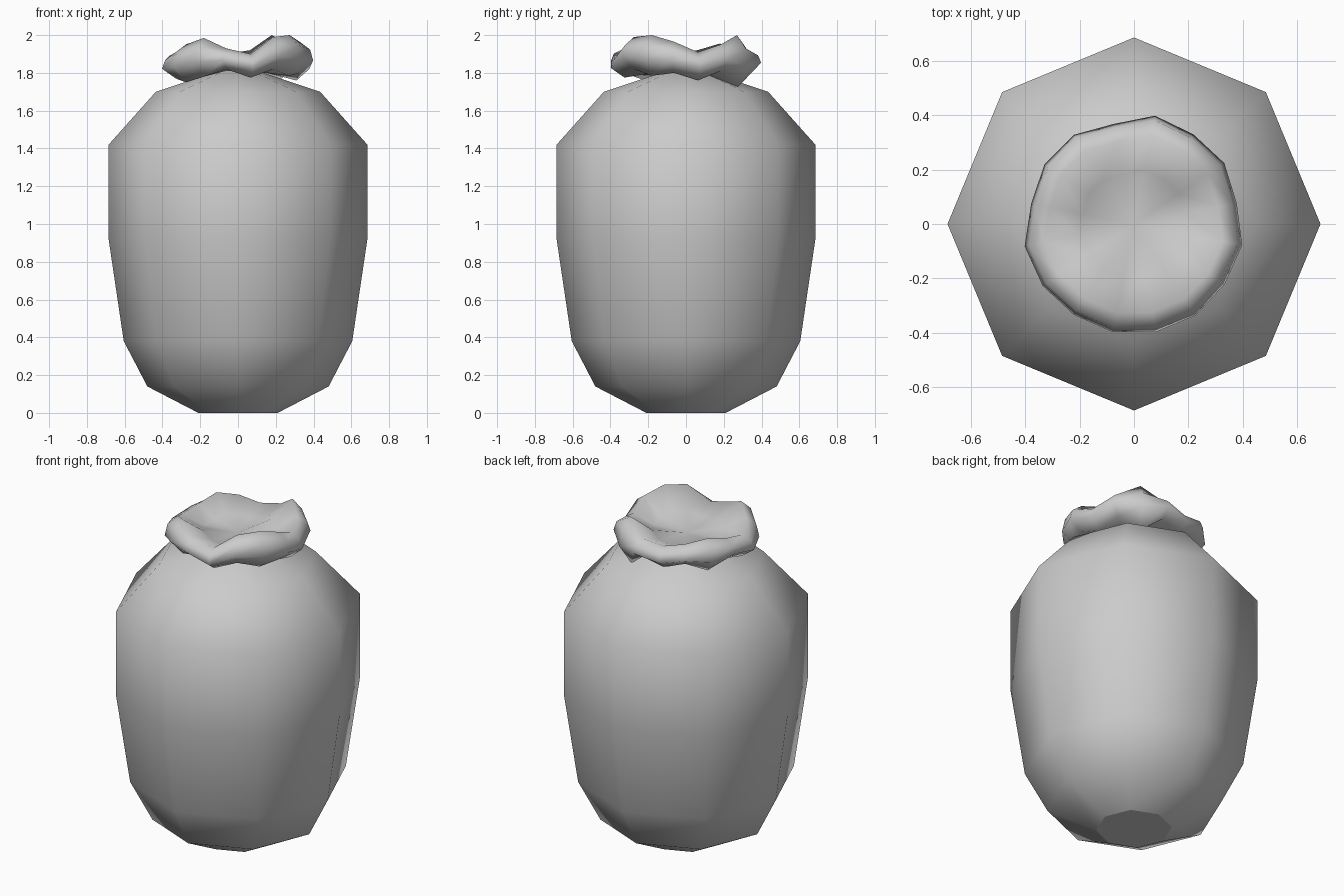
import bpy, bmesh
from math import cos, sin, radians, tau

if "Cube" in bpy.data.objects:
    bpy.data.objects.remove(bpy.data.objects["Cube"], do_unlink=True)

cloth = bpy.data.materials.new("grey cloth")
cloth.use_nodes = True
COLOUR = (0.6, 0.6, 0.6, 1)
cloth.diffuse_color = COLOUR
cloth.node_tree.nodes["Principled BSDF"].inputs["Base Color"].default_value = COLOUR


def skin(name, rings, start_tip=None, end_tip=None):
    """Bridge a list of equal rings; close each end with a fan or one flat face."""
    bm = bmesh.new()
    loops = [[bm.verts.new(p) for p in ring] for ring in rings]
    n = len(loops[0])
    for a, b in zip(loops, loops[1:]):
        for i in range(n):
            j = (i + 1) % n
            bm.faces.new((a[i], a[j], b[j], b[i]))
    for face in bm.faces:
        face.smooth = True
    for loop, tip in ((loops[0][::-1], start_tip), (loops[-1], end_tip)):
        if tip is None:
            bm.faces.new(loop).smooth = False
        else:
            centre = bm.verts.new((0, 0, tip))
            for i in range(n):
                bm.faces.new((loop[i], loop[(i + 1) % n], centre)).smooth = True
    bmesh.ops.recalc_face_normals(bm, faces=bm.faces)
    mesh = bpy.data.meshes.new(name)
    bm.to_mesh(mesh)
    bm.free()
    mesh.materials.append(cloth)
    obj = bpy.data.objects.new(name, mesh)
    bpy.context.collection.objects.link(obj)
    return obj


# Sack body: eight-sided turned profile (radius, height)
PROFILE = [(0.21, 0), (0.48, 0.14), (0.605, 0.38), (0.685, 0.92),
           (0.685, 1.42), (0.435, 1.7), (0.12, 1.805)]
skin("sack_body",
     [[(r * cos(tau * i / 8), r * sin(tau * i / 8), z) for i in range(8)]
      for r, z in PROFILE], end_tip=1.83)

# Gathered mouth: wavy crest and hem heights around sixteen folds
CREST = [1.91, 1.95, 2.0, 1.92, 1.9, 1.93, 1.955, 1.92,
         1.9, 1.95, 1.985, 1.93, 1.9, 1.99, 2.0, 1.965]
HEM = [1.76, 1.81, 1.72, 1.81, 1.77, 1.81, 1.76, 1.8,
       1.77, 1.75, 1.78, 1.82, 1.775, 1.82, 1.785, 1.8]
RIM = [0.385, 0.4, 0.395, 0.405, 0.375, 0.395, 0.395, 0.385,
       0.41, 0.405, 0.4, 0.405, 0.405, 0.405, 0.4, 0.405]


def fold_ring(scale, height):
    """Ring following the folds; height maps hem and crest to z."""
    ring = []
    for i, (crest, hem, rim) in enumerate(zip(CREST, HEM, RIM)):
        a = radians(11.5 + 22.5 * i)
        ring.append((rim * scale * cos(a), rim * scale * sin(a), height(crest, hem)))
    return ring


skin("gathered_mouth", [
    fold_ring(0.3, lambda c, h: 1.81),
    fold_ring(0.82, lambda c, h: h),
    fold_ring(1.0, lambda c, h: 0.6 * h + 0.4 * c),
    fold_ring(0.96, lambda c, h: 0.25 * h + 0.75 * c),
    fold_ring(0.82, lambda c, h: c),
    fold_ring(0.5, lambda c, h: 1.87 + 0.4 * (c - 1.93)),
], start_tip=1.82, end_tip=1.85)
